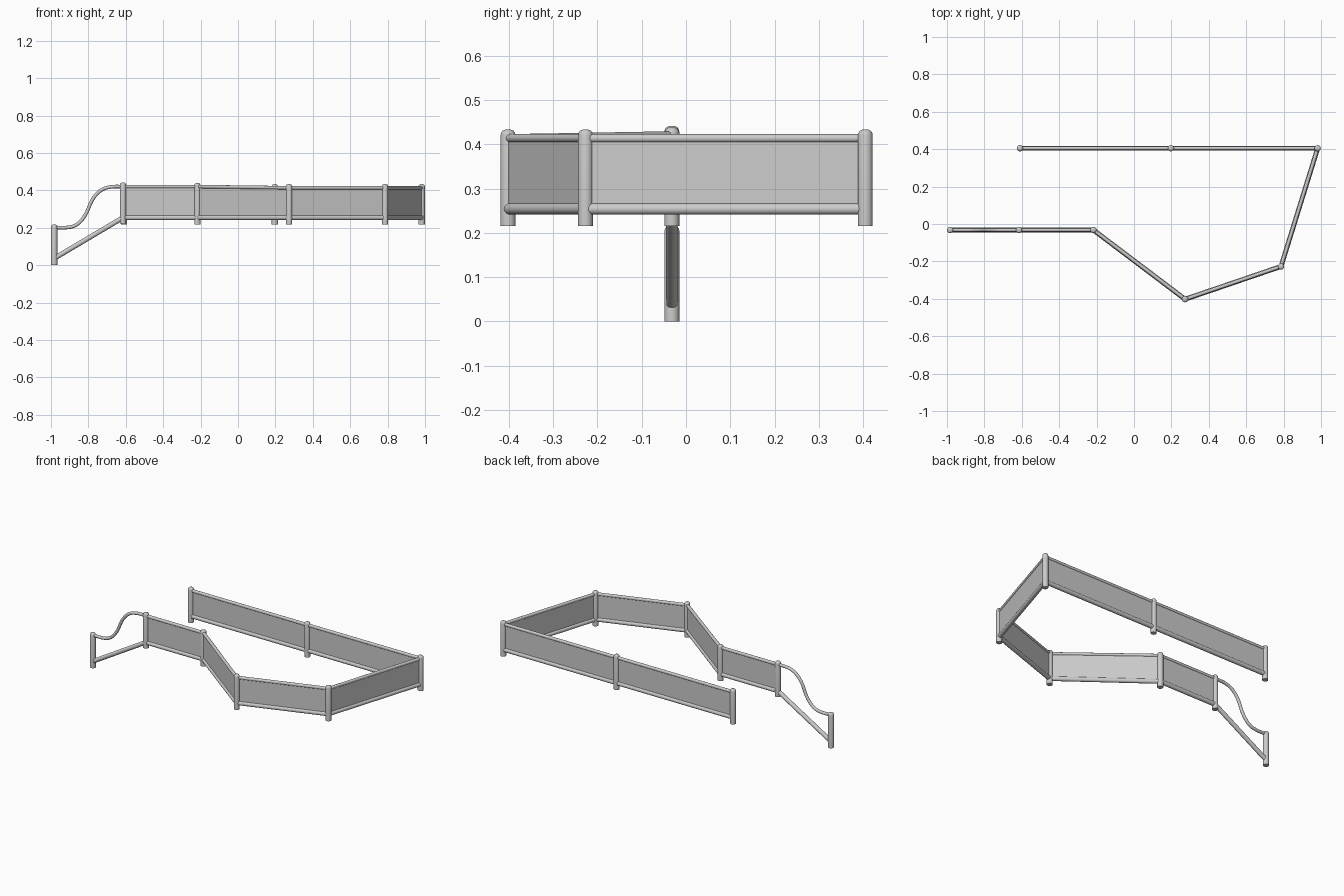
import bpy, bmesh, math
from mathutils import Vector

if "Cube" in bpy.data.objects:
    bpy.data.objects.remove(bpy.data.objects["Cube"])

# Post layout: x, y, base height
POSTS = [(-0.983, -0.032, 0.0), (-0.615, -0.032, 0.222), (-0.217, -0.032, 0.216),
         (0.273, -0.402, 0.216), (0.786, -0.227, 0.216), (0.982, 0.405, 0.216),
         (0.197, 0.405, 0.216), (-0.61, 0.405, 0.216)]
# Top rail centre height at each post
TOP = [0.202, 0.42, 0.42, 0.4135, 0.4135, 0.4135, 0.4135, 0.4135]
LOW = 0.254


def finish(name, bm):
    bmesh.ops.recalc_face_normals(bm, faces=bm.faces)
    me = bpy.data.meshes.new(name)
    bm.to_mesh(me)
    bm.free()
    ob = bpy.data.objects.new(name, me)
    bpy.context.collection.objects.link(ob)
    for p in me.polygons:
        p.use_smooth = True
    bpy.ops.object.select_all(action='DESELECT')
    ob.select_set(True)
    bpy.context.view_layer.objects.active = ob
    bpy.ops.object.shade_smooth_by_angle(angle=math.radians(35))
    return ob


def post(name, x, y, z, top, n=24):
    # Lathed tube with a domed cap
    h = top - z
    prof = [(0.0168, 0), (0.0168, h - 0.012), (0.0155, h - 0.007),
            (0.012, h - 0.002), (0.007, h)]
    bm = bmesh.new()
    rings = [[bm.verts.new((x + r * math.cos(2 * math.pi * i / n),
                            y + r * math.sin(2 * math.pi * i / n), z + dz))
              for i in range(n)] for r, dz in prof]
    for a, b in zip(rings, rings[1:]):
        for i in range(n):
            j = (i + 1) % n
            bm.faces.new((a[i], a[j], b[j], b[i]))
    bm.faces.new(rings[0])
    bm.faces.new(rings[-1])
    finish(name, bm)


def tube(name, a, b, r):
    a, b = Vector(a), Vector(b)
    d = b - a
    bm = bmesh.new()
    bmesh.ops.create_cone(bm, cap_ends=True, segments=20, radius1=r, radius2=r, depth=d.length)
    m = d.to_track_quat('Z', 'Y').to_matrix().to_4x4()
    m.translation = (a + b) / 2
    bm.transform(m)
    finish(name, bm)


def panel(name, a, b, za, zb, t=0.008):
    # Thin infill board between the rails
    a, b = Vector(a), Vector(b)
    s = Vector((b.y - a.y, a.x - b.x)).normalized() * t / 2
    bm = bmesh.new()
    q = []
    for k in (1, -1):
        q.append([bm.verts.new((p.x + s.x * k, p.y + s.y * k, z))
                  for p, z in ((a, LOW), (b, LOW), (b, zb), (a, za))])
    bm.faces.new(q[0])
    bm.faces.new(q[1][::-1])
    for i in range(4):
        j = (i + 1) % 4
        bm.faces.new((q[0][i], q[1][i], q[1][j], q[0][j]))
    finish(name, bm)


# Posts
for i, (x, y, z) in enumerate(POSTS):
    top = (0.217, 0.441, 0.438)[i] if i < 3 else 0.433
    post(f"post_{i}", x, y, z, top)

# Fence bays: top rail, bottom rail, panel
for i in range(1, 7):
    a, b = POSTS[i][:2], POSTS[i + 1][:2]
    tube(f"top_rail_{i}", (*a, TOP[i]), (*b, TOP[i + 1]), 0.0095)
    tube(f"bottom_rail_{i}", (*a, LOW), (*b, LOW), 0.013)
    panel(f"panel_{i}", a, b, TOP[i], TOP[i + 1])

# Sloping lower rail at the stair end
tube("sloping_rail", (-0.983, -0.032, 0.036), (-0.615, -0.032, 0.254), 0.013)

# S-curved handrail
cu = bpy.data.curves.new("curved_handrail", 'CURVE')
cu.dimensions = '3D'
cu.bevel_depth = 0.0095
cu.bevel_resolution = 4
cu.resolution_u = 16
cu.use_fill_caps = True
sp = cu.splines.new('BEZIER')
pts = [((-0.983, 0.203), (0.03, -0.003)), ((-0.89, 0.205), (0.035, 0.007)),
       ((-0.797, 0.31), (0.022, 0.06)), ((-0.705, 0.413), (0.035, 0.01)),
       ((-0.615, 0.42), (0.03, 0))]
sp.bezier_points.add(len(pts) - 1)
for bp, ((x, z), (hx, hz)) in zip(sp.bezier_points, pts):
    bp.handle_left_type = bp.handle_right_type = 'FREE'
    bp.co = (x, -0.032, z)
    bp.handle_left = (x - hx, -0.032, z - hz)
    bp.handle_right = (x + hx, -0.032, z + hz)
ob = bpy.data.objects.new("curved_handrail", cu)
bpy.context.collection.objects.link(ob)
